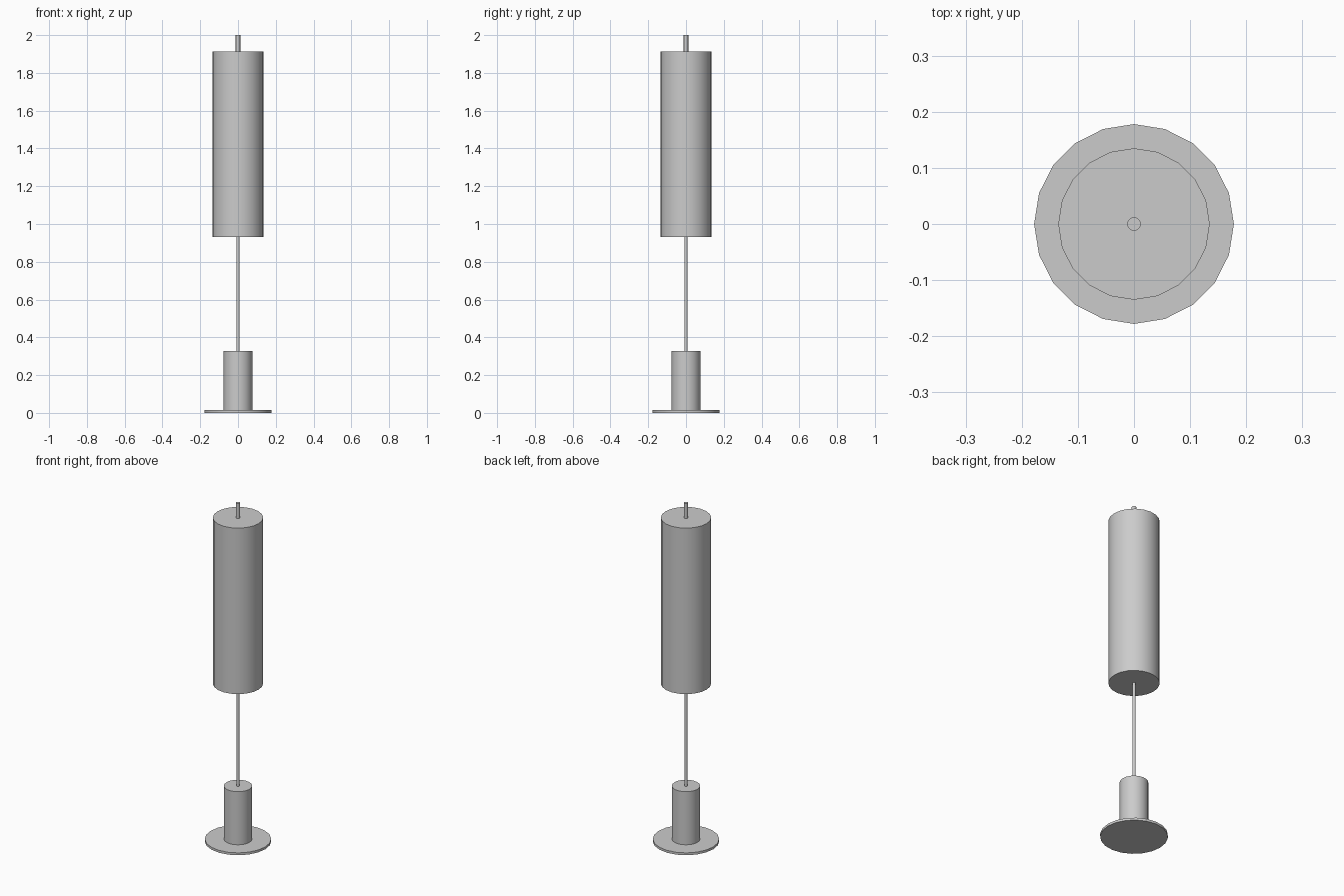
import bpy
import math

if "Cube" in bpy.data.objects:
    bpy.data.objects.remove(bpy.data.objects["Cube"])


def cylinder(name, radius, z0, z1, sides=20):
    bpy.ops.mesh.primitive_cylinder_add(
        vertices=sides, radius=radius, depth=z1 - z0,
        location=(0, 0, (z0 + z1) / 2))
    ob = bpy.context.object
    ob.name = name
    bpy.ops.object.shade_smooth_by_angle(angle=math.radians(30))
    return ob


# Foot of the lamp
cylinder("base_plate", 0.178, 0.0, 0.014)
cylinder("base_column", 0.076, 0.014, 0.328)

# Thin stem and tall shade
cylinder("stem", 0.009, 0.328, 0.932)
cylinder("shade", 0.135, 0.932, 1.913)

# Finial rod on top of the shade
cylinder("top_rod", 0.012, 1.913, 2.0)
